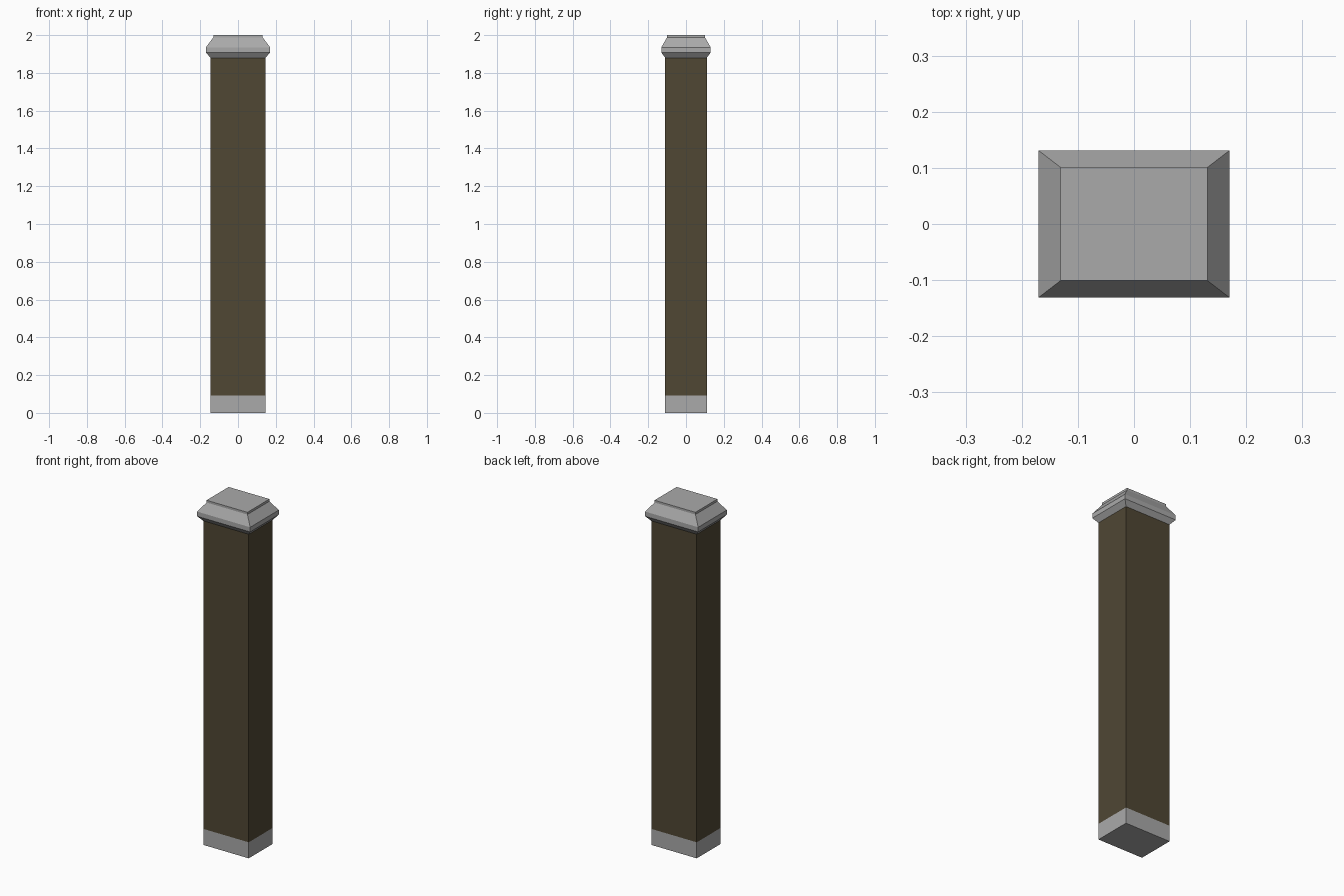
import bpy, bmesh

if "Cube" in bpy.data.objects:
    bpy.data.objects.remove(bpy.data.objects["Cube"])


def material(name, color):
    m = bpy.data.materials.new(name)
    m.diffuse_color = (*color, 1)
    m.use_nodes = True
    m.node_tree.nodes["Principled BSDF"].inputs["Base Color"].default_value = m.diffuse_color
    return m


stone = material("grey stone", (0.40, 0.40, 0.40))
wood = material("dark brown", (0.080, 0.063, 0.034))


def stack(name, rings, mat):
    """Loft rectangular rings (half x, half y, z) into a closed solid."""
    bm = bmesh.new()
    loops = [[bm.verts.new((sx * x, sy * y, z))
              for sx, sy in ((-1, -1), (1, -1), (1, 1), (-1, 1))]
             for x, y, z in rings]
    for a, b in zip(loops, loops[1:]):
        for i in range(4):
            j = (i + 1) % 4
            bm.faces.new((a[i], a[j], b[j], b[i]))
    bm.faces.new(loops[0][::-1])
    bm.faces.new(loops[-1])
    me = bpy.data.meshes.new(name)
    bm.to_mesh(me)
    bm.free()
    me.materials.append(mat)
    ob = bpy.data.objects.new(name, me)
    bpy.context.collection.objects.link(ob)


# Plinth and shaft share one rectangular section
stack("base", [(0.146, 0.11, 0), (0.146, 0.11, 0.093)], stone)
stack("shaft", [(0.146, 0.11, 0.093), (0.146, 0.11, 1.88)], wood)

# Moulded cap: flared underside, vertical band, slope, thin top slab
stack("cap", [(0.146, 0.11, 1.88), (0.17, 0.131, 1.908), (0.17, 0.131, 1.935),
              (0.131, 0.101, 1.987), (0.131, 0.101, 2.0)], stone)
